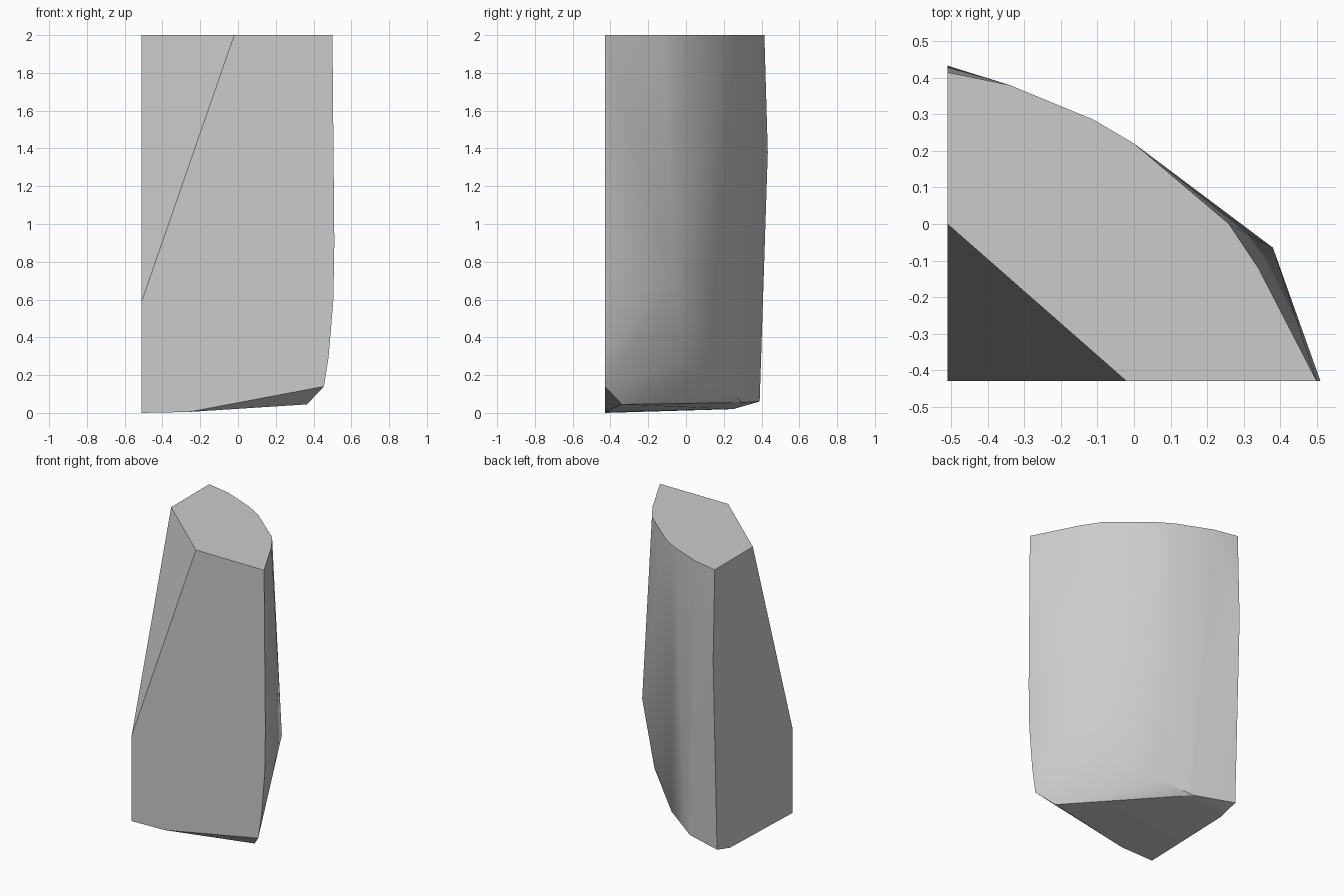
import bpy
import bmesh
import math

cube = bpy.data.objects.get("Cube")
if cube:
    bpy.data.objects.remove(cube, do_unlink=True)

FRONT, LEFT, TOP = -0.43, -0.51, 2.0


def make_material(name, color):
    mat = bpy.data.materials.new(name)
    mat.use_nodes = True
    mat.diffuse_color = color
    mat.node_tree.nodes["Principled BSDF"].inputs["Base Color"].default_value = color
    return mat


def convex_block(name, points, mat):
    """Wrap a solid around the given corners and merge coplanar triangles."""
    bm = bmesh.new()
    for point in points:
        bm.verts.new(point)
    hull = bmesh.ops.convex_hull(bm, input=bm.verts[:])
    loose = {g for g in hull["geom_interior"] + hull["geom_unused"]
             if isinstance(g, bmesh.types.BMVert)}
    bmesh.ops.delete(bm, geom=list(loose), context='VERTS')
    bmesh.ops.dissolve_limit(bm, angle_limit=math.radians(0.6),
                             verts=bm.verts[:], edges=bm.edges[:])
    bmesh.ops.recalc_face_normals(bm, faces=bm.faces[:])
    mesh = bpy.data.meshes.new(name)
    bm.to_mesh(mesh)
    bm.free()
    mesh.materials.append(mat)
    obj = bpy.data.objects.new(name, mesh)
    bpy.context.collection.objects.link(obj)
    return obj


# Flat front wall, (x, z), with its upper corner cut off
front_wall = [(LEFT, 0), (LEFT, 0.59), (-0.02, TOP), (0.5, TOP), (0.51, 0.9),
              (0.505, 0.6), (0.48, 0.3), (0.455, 0.14), (-0.26, 0.005)]

# Flat side wall, (y, z), sharing the same corner cut
side_wall = [(0, TOP), (0.415, TOP), (0.433, 1.38), (0.39, 0.06), (0.25, 0.02)]

# Curved edge of the flat top, (x, y)
top_curve = [(-0.34, 0.38), (-0.11, 0.285), (0, 0.22), (0.26, 0), (0.34, -0.12)]

# Bulge of the curved back and its rounded lower edge
back_bulge = [(0.38, -0.065, 0.69), (0.24, 0, 0.27), (-0.04, 0.214, 0.13),
              (-0.19, 0.28, 0.08), (-0.24, 0.3, 0.055), (0.365, -0.34, 0.045)]

corners = [(x, FRONT, z) for x, z in front_wall]
corners += [(LEFT, y, z) for y, z in side_wall]
corners += [(x, y, TOP) for x, y in top_curve]
corners += back_bulge

stone_grey = make_material("stone_grey", (0.6, 0.6, 0.6, 1))
block = convex_block("stone_shard", corners, stone_grey)

# Smooth the curved back, keep the cut walls sharp
bpy.ops.object.select_all(action='DESELECT')
block.select_set(True)
bpy.context.view_layer.objects.active = block
bpy.ops.object.shade_smooth_by_angle(angle=math.radians(32))
